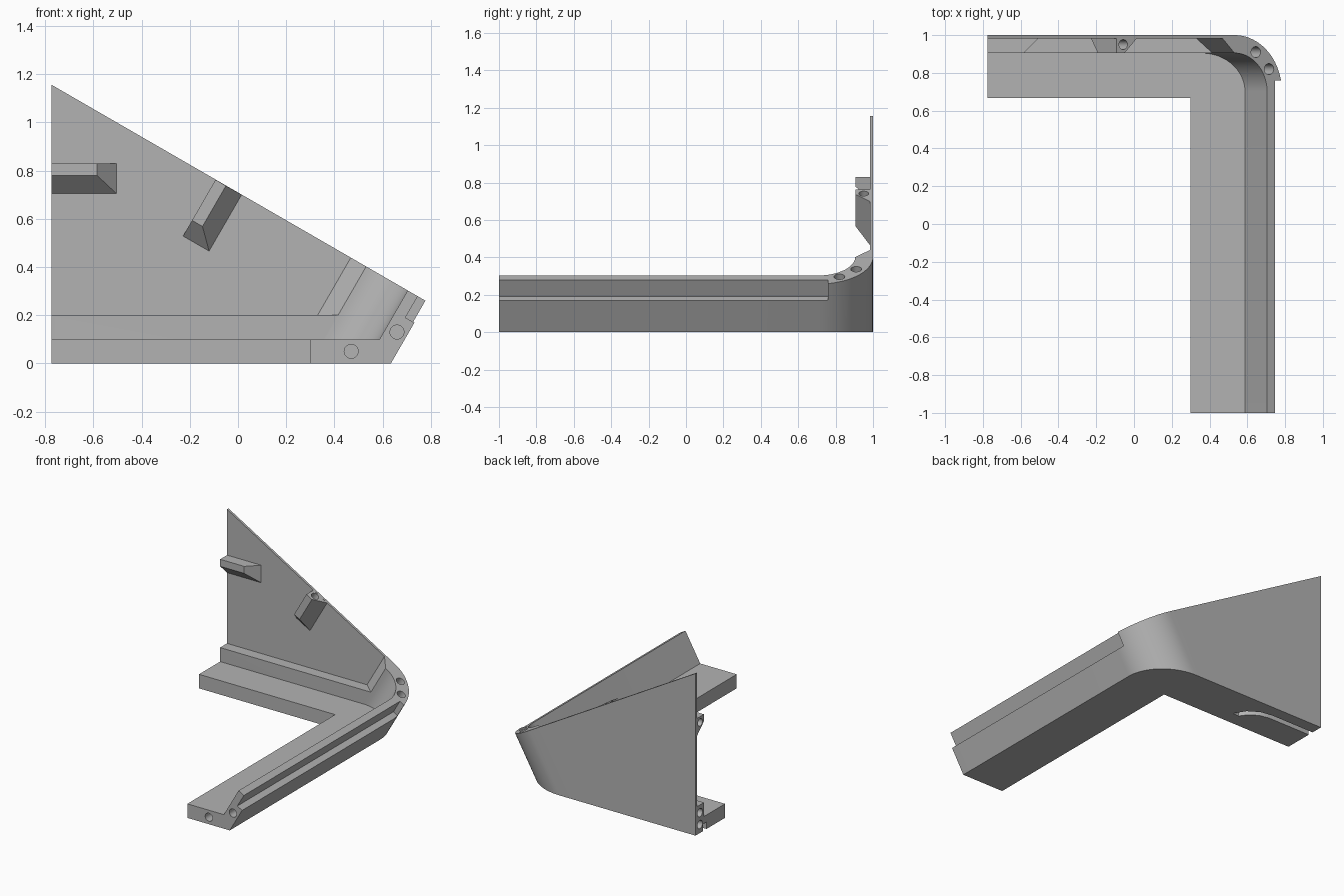
import bpy, bmesh, math
from mathutils import Vector

if "Cube" in bpy.data.objects:
    bpy.data.objects.remove(bpy.data.objects["Cube"], do_unlink=True)

# One neutral grey for the whole frame
grey = bpy.data.materials.new("neutral_grey")
grey.use_nodes = True
colour = (0.45, 0.45, 0.45, 1)
grey.diffuse_color = colour
grey.node_tree.nodes["Principled BSDF"].inputs["Base Color"].default_value = colour

LEAN = math.tan(math.radians(30))     # sideways lean of the corner and side wall
AXIS = Vector((0.5, 0, math.sqrt(0.75)))  # direction of the lean
OUT = Vector((math.sqrt(0.75), 0, -0.5))  # outward normal of the side wall
LEFT, EDGE, SILL = -0.775, 0.775, 0.262   # slanted top edge, right end height
FRONT, BACK, PANEL, LEDGE = -1, 1, 0.983, 0.905
CX, CY = 0.30, 0.70                   # centre of the rounded corner


def make(name, bm):
    bmesh.ops.recalc_face_normals(bm, faces=bm.faces)
    mesh = bpy.data.meshes.new(name)
    bm.to_mesh(mesh)
    bm.free()
    mesh.materials.append(grey)
    obj = bpy.data.objects.new(name, mesh)
    bpy.context.collection.objects.link(obj)
    return obj


def loft(name, lower, upper):
    """Solid between two matching rings of points."""
    bm = bmesh.new()
    a = [bm.verts.new(p) for p in lower]
    b = [bm.verts.new(p) for p in upper]
    bm.faces.new(a)
    bm.faces.new(b)
    for i in range(len(a)):
        j = (i + 1) % len(a)
        bm.faces.new((a[i], a[j], b[j], b[i]))
    return make(name, bm)


def prism(name, upright, leaning, height=None, bottom=0):
    """Plan outline raised to a height, or to the slanted top edge."""
    upper = []
    for x, y in upright:
        upper.append((x, y, SILL + LEAN * (EDGE - x) if height is None else height))
    for x, y in leaning:
        z = (SILL + LEAN * (EDGE - x)) / (1 + LEAN * LEAN) if height is None else height
        upper.append((x + LEAN * z, y, z))
    return loft(name, [(x, y, bottom) for x, y in upright + leaning], upper)


def arc(rx, ry, steps=20):
    """Rounded corner from the back round to the side."""
    angles = [math.pi / 2 * (1 - i / steps) for i in range(steps + 1)]
    return [(CX + rx * math.cos(t), CY + ry * math.sin(t)) for t in angles]


def hole(point, direction, radius=0.029, depth=0.12):
    bm = bmesh.new()
    turn = Vector(direction).to_track_quat("Z", "Y").to_matrix().to_4x4()
    turn.translation = point
    bmesh.ops.create_cone(bm, cap_ends=True, segments=32, radius1=radius,
                          radius2=radius, depth=depth * 2, matrix=turn)
    return make("hole_cutter", bm)


def cut(obj, *cutters):
    bpy.context.view_layer.objects.active = obj
    for cutter in cutters:
        cutter.hide_render = True
        mod = obj.modifiers.new("cut", "BOOLEAN")
        mod.operation = "DIFFERENCE"
        mod.solver = "EXACT"
        mod.object = cutter
        bpy.ops.object.modifier_apply(modifier=mod.name)


def peg(name, origin, along, across, base, top):
    """Block on the back panel with chamfered sides; rects are a0, a1, c0, c1."""
    def ring(rect, y):
        a0, a1, c0, c1 = rect
        pts = [origin + along * a + across * c
               for a, c in ((a0, c0), (a1, c0), (a1, c1), (a0, c1))]
        return [(p.x, y, p.z) for p in pts]
    return loft(name, ring(base, PANEL), ring(top, LEDGE))


# Flat L-shaped floor
inner = arc(0.23, LEDGE - CY)
floor = prism("floor", [(CX, FRONT), (CX, 0.667), (LEFT, 0.667), (LEFT, LEDGE)],
              inner + [(CX + 0.23, FRONT)], height=0.1)

# Thick leaning side wall with the rounded corner
wall = prism("side_wall", [],
             [(0.215, PANEL), (0.215, BACK)] + arc(0.335, BACK - CY)
             + [(CX + 0.335, FRONT), (CX + 0.23, FRONT)] + inner[::-1])

# Thin back panel and the ledge at its foot
panel = prism("back_panel", [(LEFT, PANEL), (LEFT, BACK)],
              [(0.215, BACK), (0.215, PANEL)])
ledge = prism("back_ledge", [(LEFT, LEDGE), (LEFT, PANEL)],
              [(0.215, PANEL), (CX, LEDGE)], height=0.2)

# Two pegs on the panel, one level and one square to the slanted edge
level_peg = peg("level_peg", Vector((-0.505, 0, 0.705)), Vector((-1, 0, 0)),
                Vector((0, 0, 1)), (0, 0.27, 0, 0.125), (0.08, 0.27, 0.075, 0.125))
tilt_origin = Vector((-0.12, 0, 0.466))
tilted_peg = peg("tilted_peg", tilt_origin, AXIS, -OUT,
                 (0, 0.27, 0, 0.125), (0.075, 0.27, 0.075, 0.125))

# Rebate along the outside of the side wall
start = Vector((0.695, 0, 0.19))
section = [start, start + OUT * 0.3, start + OUT * 0.3 + AXIS * 0.3, start + AXIS * 0.3]
rebate = loft("rebate_cutter", [(p.x, -1.1, p.z) for p in section],
              [(p.x, 0.76, p.z) for p in section])

# Curved groove under the back arm
groove = prism("groove_cutter",
               [(-0.9, 0.875), (-0.43, 0.875), (-0.36, 0.86), (-0.3, 0.82), (-0.26, 0.767),
                (-0.21, 0.767), (-0.26, 0.85), (-0.34, 0.9), (-0.43, 0.915), (-0.9, 0.915)],
               [], height=0.05, bottom=-0.02)

# Dowel holes in the ends and edges
front_hole = hole((0.47, FRONT, 0.05), (0, 1, 0))
wall_holes = [hole((0.66, FRONT, 0.13), (0, 1, 0)),
              hole((0.645, 0.91, 0.337), AXIS), hole((0.715, 0.82, 0.297), AXIS)]
ledge_holes = [hole((LEFT, 0.95, z), (1, 0, 0)) for z in (0.06, 0.145)]
level_hole = hole((LEFT, 0.947, 0.788), (1, 0, 0), 0.026)
tilted_hole = hole(tilt_origin + AXIS * 0.27 - OUT * 0.083 + Vector((0, 0.95, 0)), AXIS, 0.026)

cut(floor, front_hole, groove)
cut(wall, rebate, *wall_holes)
cut(ledge, groove, *ledge_holes)
cut(level_peg, level_hole)
cut(tilted_peg, tilted_hole)
for cutter in [rebate, groove, front_hole, level_hole, tilted_hole] + wall_holes + ledge_holes:
    bpy.data.objects.remove(cutter, do_unlink=True)

# Smooth the rounded surfaces and keep the edges crisp
bpy.ops.object.select_all(action="DESELECT")
for part in (floor, wall, panel, ledge, level_peg, tilted_peg):
    part.select_set(True)
bpy.context.view_layer.objects.active = floor
bpy.ops.object.shade_smooth_by_angle(angle=math.radians(25))
